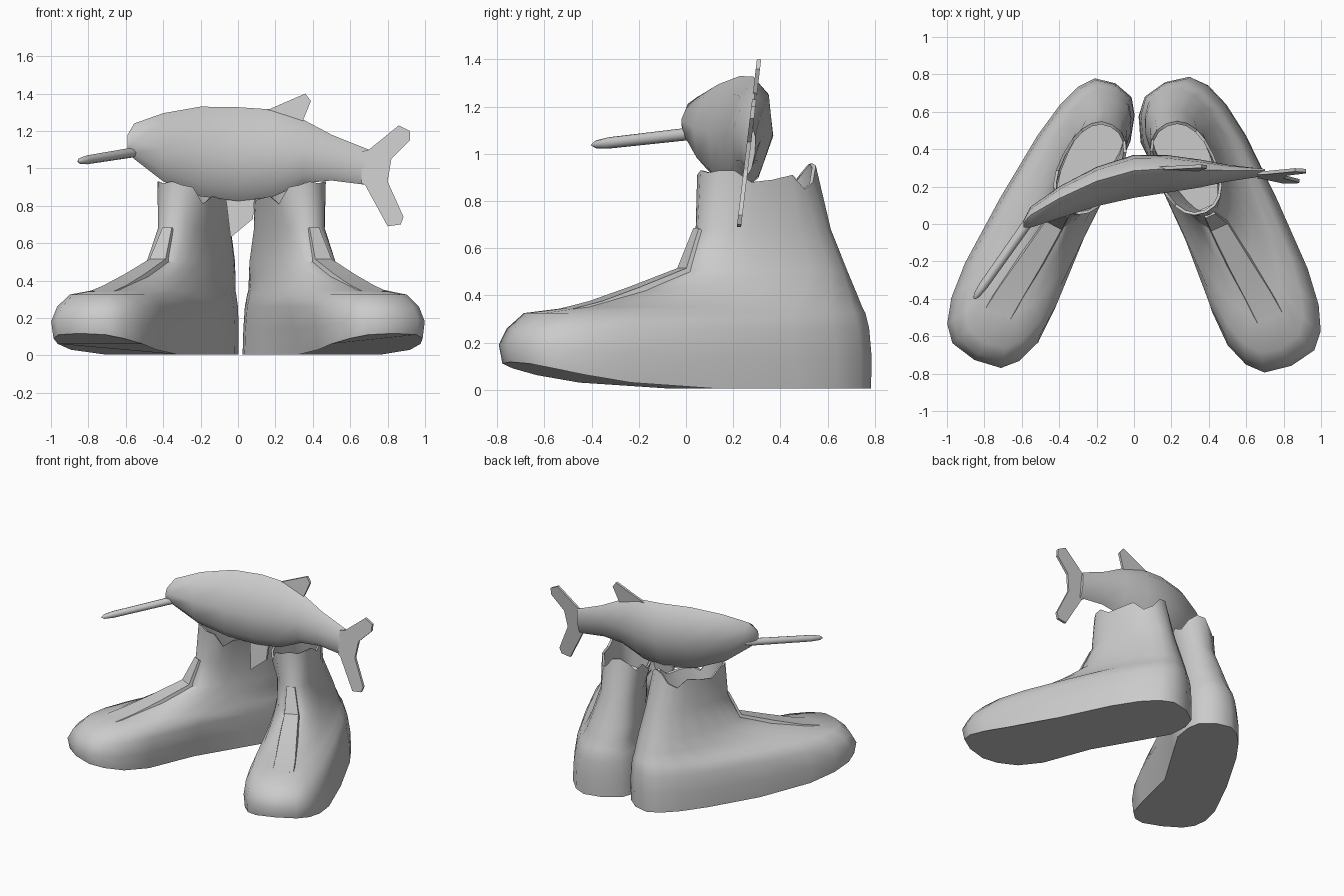
import bpy, bmesh
from math import sin, cos, pi, radians, copysign

N = 20


def finish(name, bm, angle=40):
    bmesh.ops.recalc_face_normals(bm, faces=bm.faces)
    me = bpy.data.meshes.new(name)
    bm.to_mesh(me)
    bm.free()
    ob = bpy.data.objects.new(name, me)
    bpy.context.collection.objects.link(ob)
    bpy.ops.object.select_all(action='DESELECT')
    ob.select_set(True)
    bpy.context.view_layer.objects.active = ob
    bpy.ops.object.shade_smooth_by_angle(angle=radians(angle))
    return ob


def loft(name, rings, angle=40):
    """Skin a list of closed rings of points and cap both ends."""
    bm = bmesh.new()
    vs = [[bm.verts.new(p) for p in r] for r in rings]
    n = len(vs[0])
    for a, b in zip(vs, vs[1:]):
        for i in range(n):
            j = (i + 1) % n
            bm.faces.new((a[i], a[j], b[j], b[i]))
    bm.faces.new(vs[0])
    bm.faces.new(vs[-1])
    return finish(name, bm, angle)


def plate(name, pts, y, t, tilt=0.12):
    """Thin fin from an x-z outline, leaning with the fish."""
    bm = bmesh.new()
    sides = [[bm.verts.new((x, y + tilt * (z - 1.07) + s * t, z)) for x, z in pts]
             for s in (-1, 1)]
    n = len(pts)
    for i in range(n):
        j = (i + 1) % n
        bm.faces.new((sides[0][i], sides[0][j], sides[1][j], sides[1][i]))
    bm.faces.new(sides[0])
    bm.faces.new(sides[1])
    return finish(name, bm, 30)


def spow(v, p):
    return copysign(abs(v) ** p, v)


# Boot levels: height, toe end, heel end, toe half width, heel half width,
# lean, roundness, inner waist
LEVELS = [
    (0.005, 1.02, -0.62, 0.30, 0.285, 0.0, 0.64, 0.10),
    (0.14, 1.035, -0.625, 0.31, 0.275, 0.0, 0.64, 0.07),
    (0.26, 1.0, -0.62, 0.295, 0.262, -0.005, 0.66, 0.04),
    (0.325, 0.93, -0.61, 0.25, 0.25, -0.01, 0.7, 0.02),
    (0.35, 0.72, -0.60, 0.19, 0.242, -0.015, 0.75, 0),
    (0.42, 0.43, -0.575, 0.155, 0.222, -0.03, 0.77, 0),
    (0.50, 0.20, -0.545, 0.135, 0.205, -0.045, 0.8, 0),
    (0.68, 0.12, -0.485, 0.13, 0.16, -0.07, 0.85, 0),
    (0.88, 0.10, -0.42, 0.165, 0.165, -0.085, 0.87, 0),
]
# Ragged edge of the opening, starting at the front, going round by the outer side
RIM = [.05, .04, .05, .05, .0, .01, .03, -.03, .0, .07,
       .08, .04, -.02, .01, -.05, -.04, -.03, -.07, .02, .03]


def boot(label, side, angle, offset, heel_scale):
    a = radians(angle)

    def place(u, v, z):
        n = offset + v
        return (side * (u * sin(a) + n * cos(a)), -u * cos(a) + n * sin(a), z)

    def ring(z, uf, ub, wf, wb, lean, p, waist=0, rim=False):
        out = []
        wb *= 1 - (1 - heel_scale) * (1 - z)
        for i in range(N):
            c, s = cos(2 * pi * i / N), sin(2 * pi * i / N)
            cp = spow(c, p)
            k = (cp + 1) / 2
            u = (uf + ub) / 2 + (uf - ub) / 2 * cp
            v = (wf * k + wb * (1 - k)) * spow(s, p) + lean
            if s < 0:                    # narrower arch on the inner side
                v += waist * max(0, 1 - ((u - 0.18) / 0.5) ** 2)
            h = z
            if z < 0.2 and u > 0.2:      # upturned toe of the sole
                h += (0.115 - z * 0.45) * ((u - 0.2) / 0.82) ** 2
            if rim:
                h += RIM[i]
            out.append(place(u, v, h))
        return out

    rings = [ring(*lv, rim=(lv is LEVELS[-1])) for lv in LEVELS]
    # hollow shaft
    rings.append(ring(0.875, 0.085, -0.405, 0.15, 0.15, -0.085, 0.87, 0, True))
    rings.append(ring(0.68, 0.10, -0.465, 0.115, 0.145, -0.07, 0.85))
    rings.append(ring(0.55, 0.11, -0.50, 0.11, 0.17, -0.05, 0.82))
    loft(label + "_boot", rings, 42)

    # tongue strip along the instep
    path = [(0.76, 0.338, .09, 0), (0.62, 0.37, .085, -.01), (0.43, 0.43, .075, -.03),
            (0.20, 0.51, .06, -.05), (0.125, 0.68, .035, -.07)]
    strip = []
    for u, z, w, lean in path:
        strip.append([place(u + .002, lean - w * .8, z + .005), place(u + .002, lean + w * .8, z + .005),
                      place(u - .05, lean + w, z - .03), place(u - .05, lean - w, z - .03)])
    loft(label + "_boot_tongue", strip, 35)


boot("right", 1, 24, 0.46, 1.0)
boot("left", -1, 27, 0.43, 0.82)

# Fish body: x, top, bottom, y centre, half thickness
BODY = [
    (-0.59, 1.18, 1.09, 0.0, 0.02),
    (-0.555, 1.24, 1.05, 0.035, 0.055),
    (-0.40, 1.295, 0.93, 0.115, 0.085),
    (-0.20, 1.33, 0.85, 0.20, 0.105),
    (0.0, 1.327, 0.825, 0.255, 0.115),
    (0.18, 1.315, 0.845, 0.268, 0.10),
    (0.35, 1.26, 0.92, 0.27, 0.075),
    (0.50, 1.18, 0.935, 0.272, 0.045),
    (0.70, 1.10, 0.91, 0.275, 0.018),
]
body_rings = []
for x, zt, zb, y, w in BODY:
    zm, h = (zt + zb) / 2, (zt - zb) / 2
    body_rings.append([(x, y + w * spow(sin(t), 1.3) + 0.12 * h * cos(t), zm + h * cos(t))
                       for t in (2 * pi * i / 8 for i in range(8))])
loft("fish_body", body_rings, 50)

# Fins
plate("tail_fin", [(0.66, 1.09), (0.70, 1.10), (0.86, 1.23), (0.92, 1.20), (0.92, 1.15),
                   (0.82, 1.05), (0.80, 0.93), (0.885, 0.74), (0.87, 0.70), (0.80, 0.69),
                   (0.68, 0.91), (0.66, 0.92)], 0.27, 0.009)
plate("dorsal_fin", [(0.13, 1.30), (0.36, 1.40), (0.39, 1.36), (0.345, 1.25), (0.2, 1.25)],
      0.27, 0.009)
plate("belly_fin", [(-0.07, 0.86), (-0.06, 0.80), (-0.04, 0.63), (0.08, 0.73), (0.09, 0.86)],
      0.27, 0.009)

# Pointed bill: position along the bill and radius
bill = []
for t, r in [(0, .027), (0.85, .024), (0.96, .017), (1.0, .004)]:
    cx, cy, cz = -0.53 - 0.325 * t, 0.06 - 0.46 * t, 1.09 - 0.052 * t
    bill.append([(cx + .82 * r * cos(k), cy - .57 * r * cos(k), cz + r * sin(k))
                 for k in (2 * pi * i / 8 for i in range(8))])
loft("bill", bill, 50)
